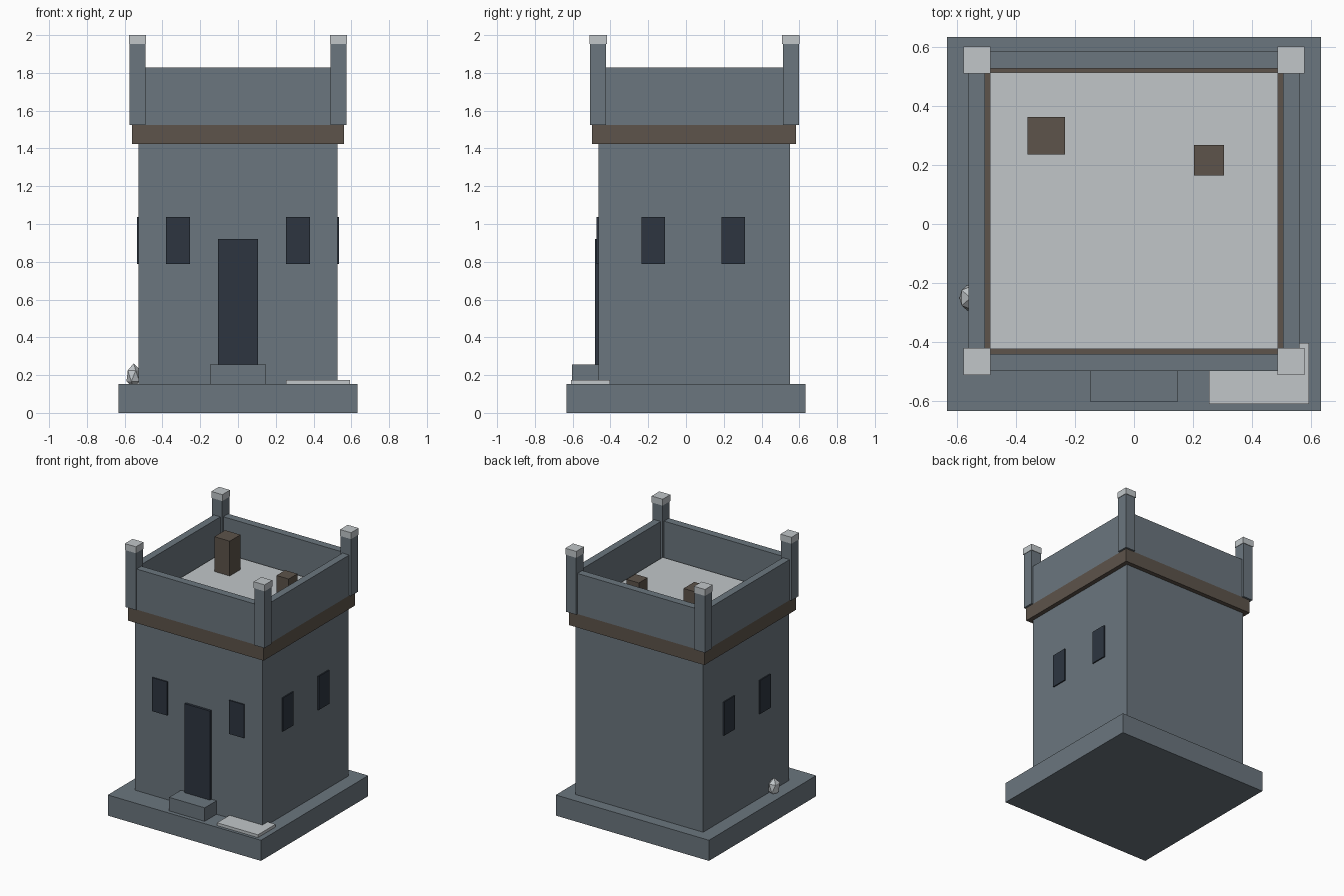
import bpy, bmesh
from mathutils import Vector

if "Cube" in bpy.data.objects:
    bpy.data.objects.remove(bpy.data.objects["Cube"])


def material(name, rgb):
    m = bpy.data.materials.new(name)
    m.diffuse_color = (*rgb, 1)
    m.use_nodes = True
    m.node_tree.nodes["Principled BSDF"].inputs["Base Color"].default_value = m.diffuse_color
    return m


STONE = material("slate stone", (0.147, 0.181, 0.209))
WOOD = material("dark wood", (0.109, 0.087, 0.069))
GLASS = material("dark opening", (0.026, 0.036, 0.051))
PALE = material("pale stone", (0.533, 0.565, 0.584))


def finish(name, bm, mat):
    me = bpy.data.meshes.new(name)
    bm.to_mesh(me)
    bm.free()
    me.materials.append(mat)
    ob = bpy.data.objects.new(name, me)
    bpy.context.collection.objects.link(ob)
    return ob


def box(name, x, y, z, mat):
    """Box from (min, max) pairs on each axis."""
    bm = bmesh.new()
    bmesh.ops.create_cube(bm, size=1)
    for v in bm.verts:
        v.co = Vector([r[0] if c < 0 else r[1] for c, r in zip(v.co, (x, y, z))])
    return finish(name, bm, mat)


CY = 0.043            # the tower sits slightly behind the plinth centre
FRONT = CY - 0.507    # front face of the tower body
SIDE = 0.527

# Plinth, body, timber band and roof deck
box("plinth", (-0.633, 0.633), (-0.633, 0.633), (0, 0.154), STONE)
box("tower_body", (-SIDE, SIDE), (FRONT, CY + 0.507), (0.154, 1.424), STONE)
box("timber_band", (-0.56, 0.56), (CY - 0.54, CY + 0.54), (1.424, 1.525), WOOD)
box("roof_deck", (-0.488, 0.488), (CY - 0.466, CY + 0.469), (1.525, 1.565), PALE)

# Parapet walls, corner posts and caps
for s, label in ((-1, "front"), (1, "back")):
    y = sorted((CY + s * 0.483, CY + s * 0.54))
    box(label + "_parapet", (-0.56, 0.56), y, (1.525, 1.828), STONE)
for s, label in ((-1, "left"), (1, "right")):
    x = sorted((s * 0.505, s * 0.56))
    box(label + "_parapet", x, (CY - 0.483, CY + 0.483), (1.525, 1.828), STONE)
for sx in (-1, 1):
    for sy in (-1, 1):
        x, y = sx * 0.532, CY + 0.002 + sy * 0.51
        for name, h, z, mat in (("corner_post", 0.042, (1.525, 1.952), STONE),
                                ("post_cap", 0.0455, (1.952, 2.0), PALE)):
            box(name, (x - h, x + h), (y - h, y + h), z, mat)

# Rooftop chimneys
box("tall_chimney", (-0.36, -0.233), (0.235, 0.362), (1.565, 1.825), WOOD)
box("short_chimney", (0.203, 0.304), (0.164, 0.267), (1.565, 1.713), WOOD)

# Door, step and windows
box("door", (-0.105, 0.105), (FRONT - 0.018, FRONT), (0.154, 0.92), GLASS)
box("door_step", (-0.147, 0.147), (-0.603, FRONT), (0.154, 0.255), STONE)
WZ = (0.787, 1.038)
for s in (-1, 1):
    box("front_window", sorted((s * 0.255, s * 0.38)), (FRONT - 0.009, FRONT), WZ, GLASS)
    for y in (-0.235, 0.188):
        box("side_window", sorted((s * SIDE, s * (SIDE + 0.009))), (y, y + 0.125), WZ, GLASS)

# Loose paving slab and rock on the plinth
box("paving_slab", (0.254, 0.592), (-0.61, -0.402), (0.154, 0.175), PALE)
bm = bmesh.new()
bmesh.ops.create_icosphere(bm, subdivisions=1, radius=1)
for v in bm.verts:
    v.co = Vector((-0.553 + v.co.x * 0.042, -0.25 + v.co.y * 0.05, 0.196 + v.co.z * 0.066))
finish("rock", bm, PALE)
